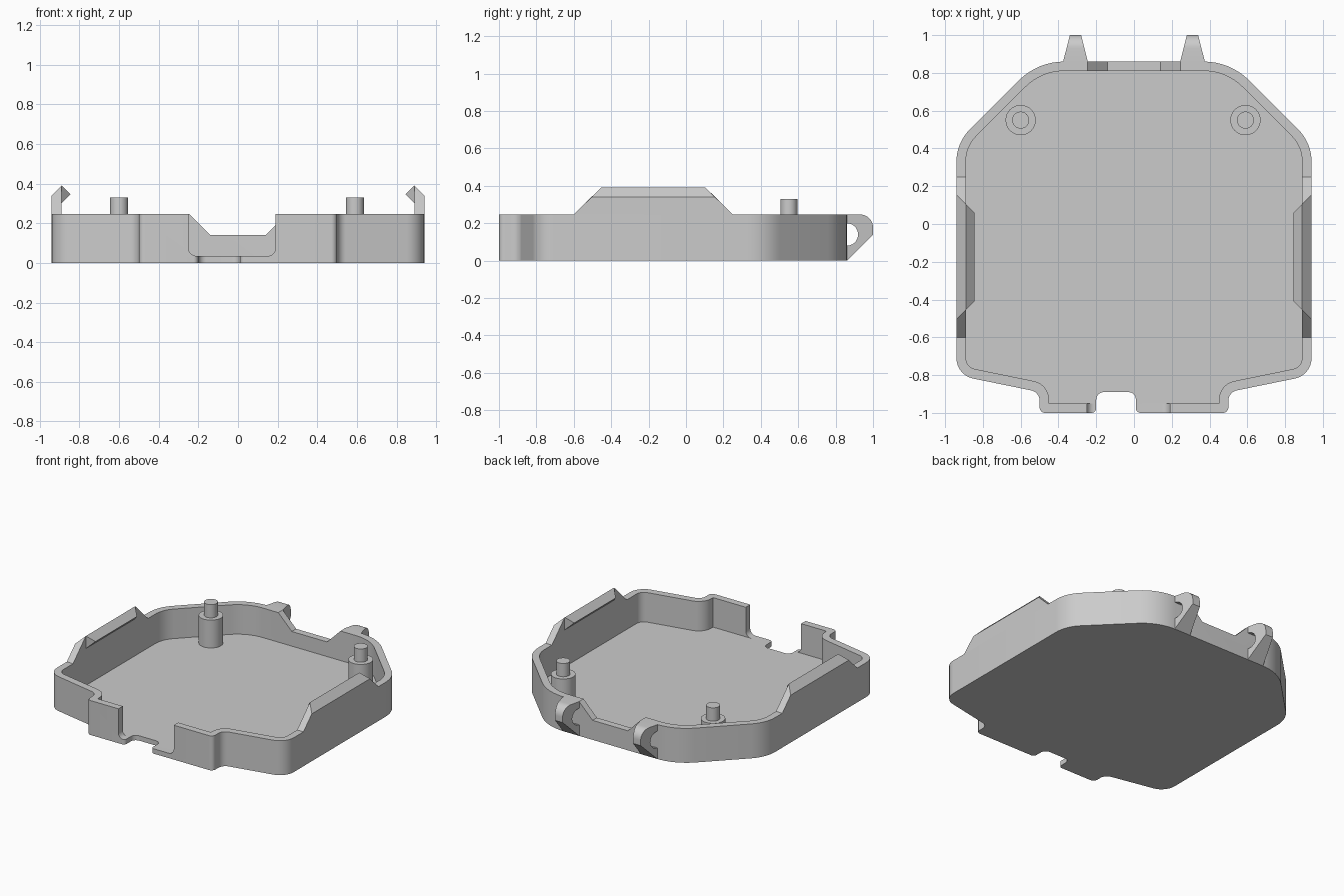
import bpy
import bmesh
from math import sin, cos, tan, pi, atan2
from mathutils import Vector

if "Cube" in bpy.data.objects:
    bpy.data.objects.remove(bpy.data.objects["Cube"], do_unlink=True)

# Single grey plastic
grey = bpy.data.materials.new("grey plastic")
grey.use_nodes = True
colour = (0.6, 0.6, 0.6, 1)
grey.diffuse_color = colour
grey.node_tree.nodes["Principled BSDF"].inputs["Base Color"].default_value = colour

RIM, FLOOR = 0.247, 0.035


def finish(name, bm):
    """Turn a bmesh into a shaded, coloured object."""
    bmesh.ops.recalc_face_normals(bm, faces=bm.faces)
    mesh = bpy.data.meshes.new(name)
    bm.to_mesh(mesh)
    bm.free()
    mesh.materials.append(grey)
    obj = bpy.data.objects.new(name, mesh)
    bpy.context.collection.objects.link(obj)
    return obj


def smooth(obj):
    bpy.ops.object.select_all(action='DESELECT')
    obj.select_set(True)
    bpy.context.view_layer.objects.active = obj
    bpy.ops.object.shade_smooth_by_angle(angle=pi / 6)


def arc(c, r, a, b, n=8):
    return [(c[0] + r * cos(a + (b - a) * i / n),
             c[1] + r * sin(a + (b - a) * i / n)) for i in range(n + 1)]


def rounded(corners):
    """Polygon from (x, y, radius) corners with filleted corners."""
    out = []
    for i, (x, y, r) in enumerate(corners):
        p = Vector((x, y))
        if r == 0:
            out.append((x, y))
            continue
        u = (Vector(corners[i - 1][:2]) - p).normalized()
        v = (Vector(corners[(i + 1) % len(corners)][:2]) - p).normalized()
        half = u.angle(v) / 2
        centre = p + (u + v).normalized() * r / sin(half)
        s = p + u * r / tan(half) - centre
        e = p + v * r / tan(half) - centre
        a = atan2(s.y, s.x)
        turn = (atan2(e.y, e.x) - a + pi) % (2 * pi) - pi
        out += arc(centre, r, a, a + turn)
    return out


def prism(name, points, axis, lo, hi):
    """Extrude a flat profile along an axis."""
    place = {'x': lambda u, v, w: (w, u, v),
             'y': lambda u, v, w: (u, w, v),
             'z': lambda u, v, w: (u, v, w)}[axis]
    bm = bmesh.new()
    rings = [[bm.verts.new(place(u, v, w)) for u, v in points] for w in (lo, hi)]
    for ring in rings:
        bm.faces.new(ring)
    n = len(points)
    for i in range(n):
        j = (i + 1) % n
        bm.faces.new((rings[0][i], rings[0][j], rings[1][j], rings[1][i]))
    return finish(name, bm)


def hull(name, points):
    bm = bmesh.new()
    verts = [bm.verts.new(p) for p in points]
    bmesh.ops.convex_hull(bm, input=verts)
    bmesh.ops.dissolve_limit(bm, angle_limit=0.01, verts=bm.verts, edges=bm.edges)
    return finish(name, bm)


def cut(obj, cutter):
    mod = obj.modifiers.new("cut", 'BOOLEAN')
    mod.operation = 'DIFFERENCE'
    mod.solver = 'EXACT'
    mod.object = cutter
    bpy.context.view_layer.objects.active = obj
    bpy.ops.object.modifier_apply(modifier=mod.name)
    bpy.data.objects.remove(cutter, do_unlink=True)


def mirrored(half):
    return half + [(-x, y, r) for x, y, r in reversed(half)]


# Tray: outer outline with the front notch, hollowed by the inner outline
outer = mirrored([(0.50, -1, 0.03), (0.50, -0.89, 0.055), (0.94, -0.80, 0.11),
                  (0.94, 0.43, 0.24), (0.51, 0.86, 0.34)])
notch = [(-0.20, -1, 0.025), (-0.20, -0.89, 0.04),
         (0.01, -0.89, 0.04), (0.01, -1, 0.025)]
inner = mirrored([(0.45, -0.95, 0), (0.45, -0.848, 0.1), (0.89, -0.758, 0.06),
                  (0.89, 0.41, 0.19), (0.49, 0.81, 0.29)])
tray = prism("tray", rounded(notch + outer), 'z', 0, RIM)
cut(tray, prism("hollow", rounded(inner), 'z', FLOOR, 0.5))

# Front opening with rounded lower corners
cut(tray, prism("front_opening", rounded([(-0.25, FLOOR, 0.04), (0.19, FLOOR, 0.04),
                                          (0.19, 0.5, 0), (-0.25, 0.5, 0)]),
                'y', -1.1, -0.92))
# Sloped dip in the back wall
cut(tray, prism("back_dip", [(-0.14, 0.14), (0.14, 0.14), (0.4, 0.4), (-0.4, 0.4)],
                'y', 0.7, 0.95))
smooth(tray)

for side, s in (("left", 1), ("right", -1)):
    # Raised side wall with a chamfered top
    wall = [(s * x, y, RIM) for x in (0.89, 0.94) for y in (-0.6, 0.25)]
    wall += [(s * 0.94, y, 0.34) for y in (-0.505, 0.155)]
    wall += [(s * 0.89, y, 0.39) for y in (-0.455, 0.105)]
    hull(side + "_clip_wall", wall)

    # Inward snap ridge
    ridge = [(s * 0.89, y, z) for y in (-0.455, 0.105) for z in (0.30, 0.39)]
    ridge += [(s * 0.845, y, 0.345) for y in (-0.41, 0.06)]
    hull(side + "_clip_ridge", ridge)

    # Tapered back hook with a half-round hole against the wall
    profile = [(0.86, 0), (1.0, 0.14)]
    profile += arc((0.93, RIM - 0.07), 0.07, 0, pi / 2)
    profile += [(0.86, RIM)] + arc((0.86, 0.14), 0.06, pi / 2, -pi / 2, 14)
    hook = prism(side + "_back_hook", profile, 'x', -0.065, 0.065)
    for v in hook.data.vertices:
        v.co.x *= 1 - 0.54 * (v.co.y - 0.86) / 0.14
        v.co.x += s * 0.31
    smooth(hook)

    # Stepped locating post
    x = 0.59 if s > 0 else -0.60
    rings = [(0.08, FLOOR, 0.235, "post"), (0.045, 0.235, 0.33, "pin")]
    for r, lo, hi, part in rings:
        circle = arc((x, 0.55), r, 0, 2 * pi, 32)[:-1]
        smooth(prism(side + "_" + part, circle, 'z', lo, hi))
